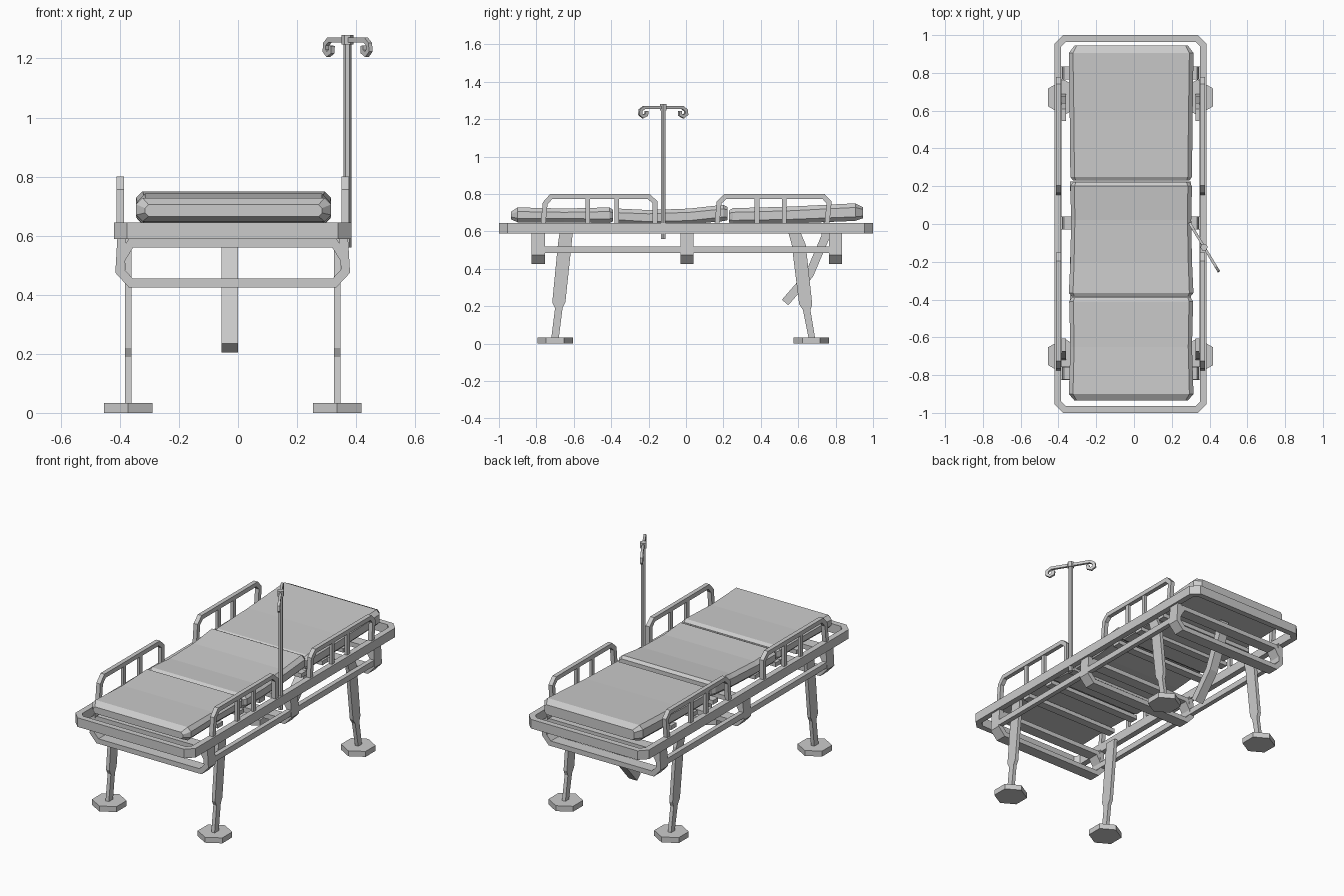
import bpy, bmesh, math
from mathutils import Vector

if "Cube" in bpy.data.objects:
    bpy.data.objects.remove(bpy.data.objects["Cube"])

C = -0.018  # x of the bed's centre plane


def finish(name, bm):
    bmesh.ops.recalc_face_normals(bm, faces=bm.faces)
    me = bpy.data.meshes.new(name)
    bm.to_mesh(me)
    bm.free()
    ob = bpy.data.objects.new(name, me)
    bpy.context.collection.objects.link(ob)
    return ob


def loft(name, rings, closed=False):
    bm = bmesh.new()
    vs = [[bm.verts.new(p) for p in r] for r in rings]
    n, m = len(vs), len(vs[0])
    for i in range(n if closed else n - 1):
        a, b = vs[i], vs[(i + 1) % n]
        for j in range(m):
            k = (j + 1) % m
            bm.faces.new((a[j], a[k], b[k], b[j]))
    if not closed:
        bm.faces.new(vs[0])
        bm.faces.new(vs[-1])
    return finish(name, bm)


def bar(name, pts, normal, w, h, closed=False):
    """Rectangular tube along a planar path with mitred joints."""
    pts = [Vector(p) for p in pts]
    nrm = Vector(normal).normalized()
    n, rings = len(pts), []
    for i, p in enumerate(pts):
        sides = []
        if closed or i > 0:
            sides.append(nrm.cross((p - pts[i - 1]).normalized()))
        if closed or i < n - 1:
            sides.append(nrm.cross((pts[(i + 1) % n] - p).normalized()))
        s = sides[0]
        if len(sides) == 2:
            s = (sides[0] + sides[1]) / (1 + sides[0].dot(sides[1]))
        a, b = s * w / 2, nrm * h / 2
        rings.append([p + a + b, p - a + b, p - a - b, p + a - b])
    return loft(name, rings, closed)


def prism(name, profile, x, width):
    """Profile in y-z, extruded across x."""
    return loft(name, [[(x + d, y, z) for y, z in profile]
                       for d in (-width / 2, width / 2)])


def cylinder(name, x, y, z0, z1, r, sides, turn=0.0):
    ang = [turn + 2 * math.pi * i / sides for i in range(sides)]
    return loft(name, [[(x + r * math.cos(a), y + r * math.sin(a), z) for a in ang]
                       for z in (z0, z1)])


def mattress(name, stations):
    """Stations: y, half width, bottom, top, chamfer."""
    rings = []
    for y, hw, zb, zt, c in stations:
        half = [(hw - c, zb), (hw, zb + c), (hw, zt - c), (hw - c, zt)]
        prof = half + [(-x, z) for x, z in reversed(half)]
        rings.append([(x - 0.015, y, z) for x, z in prof])
    return loft(name, rings)


# Main frame: chamfered ring
hx, hy, c = 0.385, 0.982, 0.035
bar("main_frame",
    [(C + x, y, 0.617) for x, y in
     [(hx, -hy + c), (hx, hy - c), (hx - c, hy), (-hx + c, hy),
      (-hx, hy - c), (-hx, -hy + c), (-hx + c, -hy), (hx - c, -hy)]],
    (0, 0, 1), 0.035, 0.055, True)

# Mattress in three pads
mattress("foot_mattress", [
    (-0.935, 0.30, 0.665, 0.705, 0.012), (-0.90, 0.33, 0.648, 0.728, 0.022),
    (-0.65, 0.322, 0.648, 0.722, 0.02), (-0.41, 0.328, 0.645, 0.728, 0.022),
    (-0.39, 0.315, 0.655, 0.715, 0.015)])
mattress("middle_mattress", [
    (-0.383, 0.315, 0.65, 0.712, 0.015), (-0.365, 0.33, 0.64, 0.722, 0.022),
    (-0.20, 0.322, 0.632, 0.714, 0.02), (0.02, 0.318, 0.638, 0.722, 0.02),
    (0.20, 0.322, 0.655, 0.742, 0.022), (0.222, 0.308, 0.66, 0.73, 0.015)])
mattress("head_mattress", [
    (0.23, 0.308, 0.648, 0.712, 0.015), (0.25, 0.322, 0.637, 0.724, 0.022),
    (0.55, 0.325, 0.642, 0.732, 0.022), (0.905, 0.33, 0.656, 0.75, 0.022),
    (0.945, 0.30, 0.67, 0.73, 0.012)])

# Slats under the mattress
for y in (-0.6, -0.4, -0.2, 0.2, 0.4, 0.6):
    bar("slat", [(C - 0.32, y, 0.63), (C + 0.32, y, 0.63)], (0, 0, 1), 0.05, 0.025)

# Under-frame brackets: U shape with a chamfered cross bar on top
for y in (-0.79, 0.005, 0.80):
    bar("bracket", [(C + x, y, z) for x, z in
                    [(-0.375, 0.60), (-0.382, 0.48), (-0.345, 0.44),
                     (0.345, 0.44), (0.382, 0.48), (0.375, 0.60)]],
        (0, 1, 0), 0.03, 0.07)
    bar("bracket_cross_bar", [(C + x, y, z) for x, z in
                              [(-0.378, 0.52), (-0.345, 0.574), (0.345, 0.574), (0.378, 0.52)]],
        (0, 1, 0), 0.028, 0.068)

front_leg = [(-0.675, 0.60), (-0.605, 0.60), (-0.612, 0.53), (-0.645, 0.22), (-0.66, 0.19),
             (-0.68, 0.03), (-0.72, 0.03), (-0.70, 0.19), (-0.715, 0.22), (-0.685, 0.53)]
rear_leg = [(0.545, 0.60), (0.61, 0.60), (0.64, 0.53), (0.675, 0.21), (0.665, 0.18),
            (0.69, 0.03), (0.655, 0.03), (0.625, 0.18), (0.605, 0.21), (0.565, 0.53)]

for s in (-1, 1):
    # Lower side rails
    xr = C + s * 0.38
    bar("lower_rail", [(xr, -0.76, 0.502), (xr, 0.77, 0.502)], (1, 0, 0), 0.035, 0.028)

    # Legs and hexagonal feet
    xl = C + s * 0.354
    prism("front_leg", front_leg, xl, 0.022)
    prism("rear_leg", rear_leg, xl, 0.022)
    for y in (-0.70, 0.67):
        cylinder("foot", xl, y, 0.0, 0.033, 0.095, 6, math.pi / 6)

    # Guard rails with inner posts
    xg = C + s * 0.381
    for y0, y1, posts in ((-0.765, -0.165, (-0.525, -0.37, -0.245)),
                          (0.165, 0.765, (0.265, 0.38, 0.525))):
        lean = 0.012
        if y0 < 0:
            ends = [(y0, 0.63), (y0 + lean, 0.75), (y0 + 0.045, 0.787),
                    (y1 - 0.035, 0.787), (y1, 0.755), (y1, 0.63)]
        else:
            ends = [(y0, 0.63), (y0 + lean, 0.755), (y0 + 0.045, 0.787),
                    (y1 - 0.03, 0.787), (y1, 0.755), (y1 - lean, 0.63)]
        bar("guard_rail", [(xg, y, z) for y, z in ends], (1, 0, 0), 0.026, 0.026)
        for y in posts[:2] if y0 < 0 else posts[1:]:
            bar("guard_post", [(xg, y, 0.63), (xg, y, 0.785)], (1, 0, 0), 0.025, 0.018)

# Hanging backrest support strut
bar("support_strut", [(-0.028, y, z) for y, z in
                      [(0.53, 0.22), (0.66, 0.37), (0.745, 0.57), (0.755, 0.645)]],
    (1, 0, 0), 0.045, 0.055)

# Drip pole, cap and double hook
px, py = 0.371, -0.122
cylinder("drip_pole", px, py, 0.56, 1.27, 0.0135, 6)
cylinder("pole_cap", px, py, 1.247, 1.28, 0.02, 6)
d = Vector((0.515, -0.857, 0))
hook = [(0, 1.263), (0.118, 1.263), (0.141, 1.248), (0.144, 1.227),
        (0.126, 1.214), (0.106, 1.223), (0.104, 1.243)]
for s in (-1, 1):
    bar("drip_hook", [(px + s * a * d.x, py + s * a * d.y, z) for a, z in hook],
        (-d.y, d.x, 0), 0.017, 0.014)
